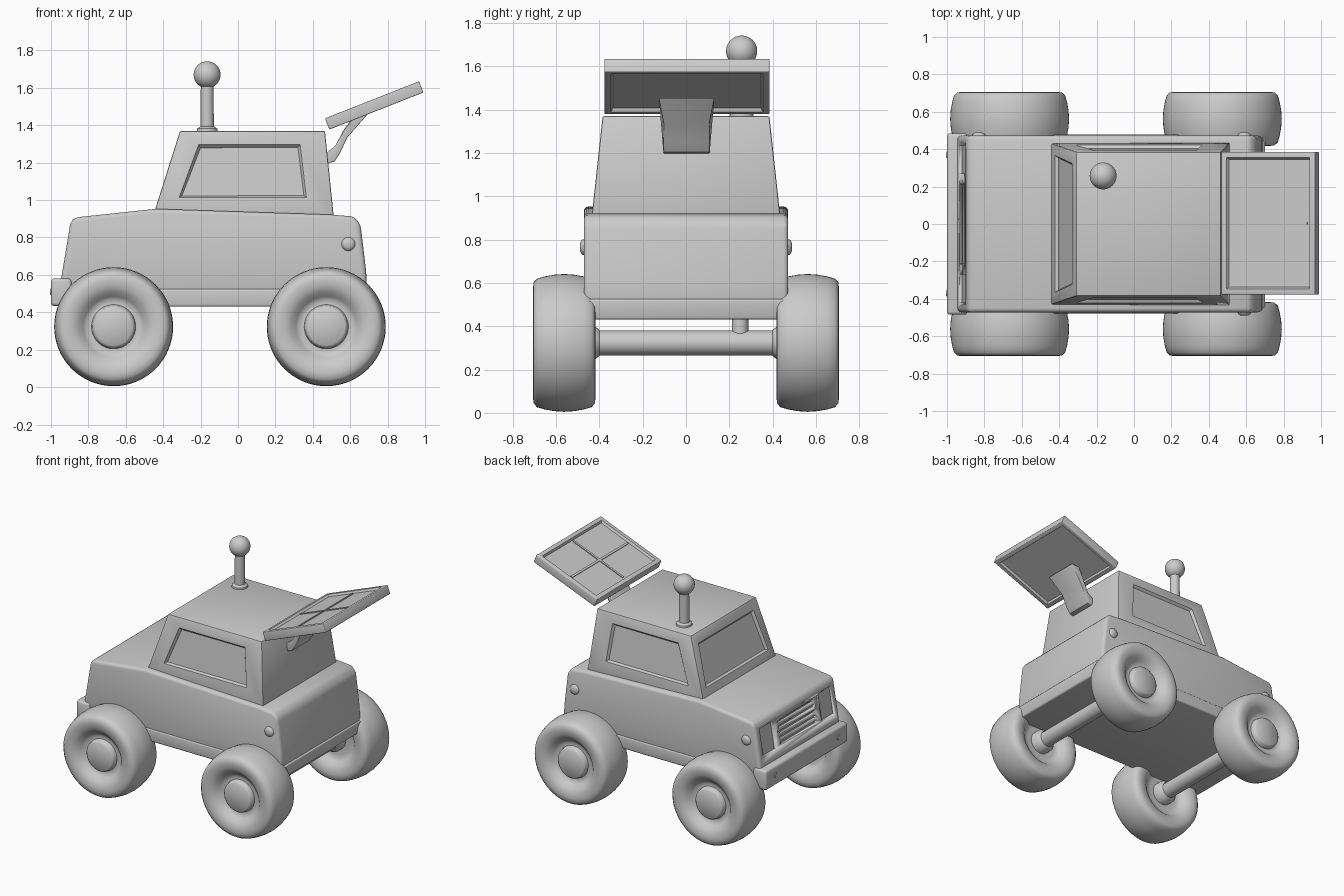
import bpy, bmesh, math
from mathutils import Vector, Matrix

if "Cube" in bpy.data.objects:
    bpy.data.objects.remove(bpy.data.objects["Cube"])

grey = bpy.data.materials.new("light grey")
grey.diffuse_color = (0.6, 0.6, 0.6, 1)
grey.use_nodes = True
grey.node_tree.nodes["Principled BSDF"].inputs["Base Color"].default_value = grey.diffuse_color


def finish(name, bm, angle=35):
    bmesh.ops.recalc_face_normals(bm, faces=bm.faces[:])
    me = bpy.data.meshes.new(name)
    bm.to_mesh(me)
    bm.free()
    me.materials.append(grey)
    ob = bpy.data.objects.new(name, me)
    bpy.context.collection.objects.link(ob)
    bpy.ops.object.select_all(action='DESELECT')
    ob.select_set(True)
    bpy.context.view_layer.objects.active = ob
    bpy.ops.object.shade_smooth_by_angle(angle=math.radians(angle))
    return ob


def bevel(bm, width, limit=30):
    edges = [e for e in bm.edges if e.calc_face_angle(0) > math.radians(limit)]
    bmesh.ops.bevel(bm, geom=edges, offset=width, segments=3, profile=0.5, affect='EDGES')


def prism(pts, y0, y1):
    """Side profile in x,z extruded along y."""
    bm = bmesh.new()
    f = bm.faces.new([bm.verts.new((x, y0, z)) for x, z in pts])
    ext = bmesh.ops.extrude_face_region(bm, geom=[f])
    bmesh.ops.translate(bm, vec=(0, y1 - y0, 0),
                        verts=[v for v in ext['geom'] if isinstance(v, bmesh.types.BMVert)])
    bmesh.ops.recalc_face_normals(bm, faces=bm.faces[:])
    return bm


def add_box(bm, centre, size, rot=Matrix.Identity(4)):
    m = Matrix.Translation(centre) @ rot @ Matrix.Diagonal((*size, 1))
    bmesh.ops.create_cube(bm, size=1, matrix=m)


def lathe(name, profile, loc, rot=Matrix.Identity(4), n=48, angle=40):
    """Revolve (radius, height) points about z, then rotate and place."""
    bm = bmesh.new()
    vs = [bm.verts.new((r, 0, h)) for r, h in profile]
    es = [bm.edges.new(p) for p in zip(vs, vs[1:])]
    bmesh.ops.spin(bm, geom=vs + es, cent=(0, 0, 0), axis=(0, 0, 1),
                   angle=2 * math.pi, steps=n)
    bmesh.ops.remove_doubles(bm, verts=bm.verts[:], dist=1e-5)
    bmesh.ops.transform(bm, matrix=Matrix.Translation(loc) @ rot, verts=bm.verts[:])
    return finish(name, bm, angle)


def outward(side):
    return Matrix.Rotation(math.radians(-90 * side), 4, 'X')


# lower body with bonnet and rear deck
bm = prism([(-0.95, 0.5), (-0.942, 0.6), (-0.895, 0.885), (-0.87, 0.907), (-0.44, 0.953),
            (0.5, 0.922), (0.62, 0.912), (0.655, 0.87), (0.685, 0.62), (0.69, 0.5)], -0.472, 0.472)
bevel(bm, 0.022)
body = finish("body", bm)

# grille slots and lamp recesses cut in the nose
tilt = Matrix.Rotation(math.radians(9.4), 4, 'Y')
bm = bmesh.new()
for i in range(5):
    z = 0.67 + i * 0.038
    add_box(bm, (-0.942 + (z - 0.6) * 0.165, 0, z), (0.04, 0.42, 0.02), tilt)
for s in (-1, 1):
    add_box(bm, (-0.917, s * 0.345, 0.75), (0.03, 0.15, 0.2), tilt)
cutter = finish("grille_cutter", bm)
cutter.hide_render = True
cutter.hide_viewport = True
cutter.display_type = 'WIRE'
mod = body.modifiers.new("grille", 'BOOLEAN')
mod.object = cutter
mod.operation = 'DIFFERENCE'
mod.solver = 'EXACT'

# sill band and flat underside
bm = prism([(-0.94, 0.43), (-0.955, 0.525), (0.702, 0.525), (0.69, 0.43)], -0.478, 0.478)
bevel(bm, 0.012)
finish("sill", bm)

# front bumper and bolts
bm = bmesh.new()
add_box(bm, (-0.945, 0, 0.507), (0.11, 0.97, 0.148))
bevel(bm, 0.018)
finish("bumper", bm)
for s in (-1, 1):
    lathe("bumper_bolt", [(0, 0.008), (0.015, 0.008), (0.02, 0)], (-1.0 + 0.003, s * 0.37, 0.51),
          Matrix.Rotation(math.radians(-90), 4, 'Y'), 16)

# cabin: tapered block with recessed side windows and windscreen
bm = bmesh.new()
bmesh.ops.create_cube(bm, size=1)
for v in bm.verts:
    top = v.co.z > 0
    x = (-0.31 if top else -0.459) if v.co.x < 0 else (0.465 if top else 0.513)
    v.co = (x, math.copysign(0.385 if top else 0.436, v.co.y), 1.37 if top else 0.9)
bm.normal_update()
panes = [f for f in bm.faces if abs(f.normal.y) > 0.8 or f.normal.x < -0.8]
for f in panes:
    is_side = abs(f.normal.y) > 0.8
    c = f.calc_center_median() + Vector((-0.03 if is_side else 0, 0, 0))
    k = Vector((0.7, 0.6, 0.6) if is_side else (0.62, 0.84, 0.62))
    up = Vector(((0 if is_side else 0.007), 0, 0.02))
    if is_side:
        up.y = -math.copysign(0.0022, f.normal.y)
    corners = [v.co.copy() for v in f.verts]
    bmesh.ops.inset_region(bm, faces=[f], thickness=0.01)
    for v in f.verts:
        old = min(corners, key=lambda p: (p - v.co).length)
        v.co = c + (old - c) * k + up
    f.normal_update()
    bmesh.ops.inset_region(bm, faces=[f], thickness=0.018, depth=-0.018)
outer = [e for e in bm.edges if e.calc_face_angle(0) > 1.0 and
         all(v.co.z > 1.36 or v.co.z < 0.91 for v in e.verts)]
bmesh.ops.bevel(bm, geom=outer, offset=0.008, segments=2, profile=0.5, affect='EDGES')
finish("cabin", bm, 25)

# wheels: tyre and hub in one turned profile
half = [(0, 0.125), (0.1, 0.125), (0.112, 0.115), (0.118, 0.085), (0.14, 0.082), (0.162, 0.1),
        (0.185, 0.125), (0.215, 0.14), (0.25, 0.145), (0.28, 0.141), (0.297, 0.125),
        (0.307, 0.09), (0.315, 0.045), (0.318, 0)]
inner = [(r, -h) for r, h in half[::-1][1:-5]] + [(0.15, -0.09), (0.12, -0.085), (0, -0.085)]
for x, end in ((-0.665, "front"), (0.472, "rear")):
    for s in (-1, 1):
        lathe(end + "_wheel", half + inner, (x, s * 0.562, 0.323), outward(s), 64, 50)
        lathe(end + "_axle_collar", [(0, 0.11), (0.085, 0.11), (0.085, 0.03), (0.06, 0)],
              (x, s * 0.4, 0.323), outward(s), 32)
    lathe(end + "_axle", [(0, -0.5), (0.057, -0.5), (0.057, 0.5), (0, 0.5)],
          (x, 0, 0.323), outward(1), 32)
    lathe(end + "_axle_strut", [(0, 0), (0.038, 0), (0.038, 0.11), (0, 0.11)],
          (x, 0.25, 0.34), n=24)

# round side lamps
for x, s in ((0.59, -1), (0.59, 1), (-0.83, 1)):
    lathe("side_lamp", [(0, 0.022), (0.022, 0.02), (0.034, 0.012), (0.039, -0.005)],
          (x, s * 0.468, 0.765), outward(s), 32)

# aerial with ball tip
ball = [(0.072 * math.cos(a), 0.3 + 0.072 * math.sin(a))
        for a in [math.radians(-62 + 152 * i / 14) for i in range(15)]]
ball[-1] = (0, 0.372)
lathe("aerial", [(0.056, -0.005), (0.054, 0.012), (0.036, 0.024), (0.034, 0.237)] + ball,
      (-0.165, 0.257, 1.37), n=40)

# tilted solar panel with recessed faces and cell bars
place = Matrix.Translation((0.728, 0.004, 1.506)) @ Matrix.Rotation(math.radians(-21.5), 4, 'Y')
bm = bmesh.new()
add_box(bm, (0, 0, 0), (0.54, 0.762, 0.064))
bevel(bm, 0.005)
bm.normal_update()
for f in [f for f in bm.faces if abs(f.normal.z) > 0.99 and f.calc_area() > 0.3]:
    bmesh.ops.inset_region(bm, faces=[f], thickness=0.036)
    bmesh.ops.inset_region(bm, faces=[f], thickness=0.012, depth=-0.016)
add_box(bm, (-0.01, 0, 0.016), (0.016, 0.66, 0.012))
add_box(bm, (0, 0, 0.016), (0.44, 0.016, 0.012))
bm.transform(place)
finish("solar_panel", bm)

# bent bracket holding the panel
bm = prism([(0.47, 1.195), (0.515, 1.205), (0.545, 1.25), (0.585, 1.335), (0.69, 1.455),
            (0.62, 1.45), (0.565, 1.375), (0.52, 1.29), (0.47, 1.25)], -0.105, 0.11)
for v in bm.verts:
    if v.co.z > 1.4:
        v.co.y *= 1.2
bevel(bm, 0.006, 50)
finish("panel_bracket", bm)
